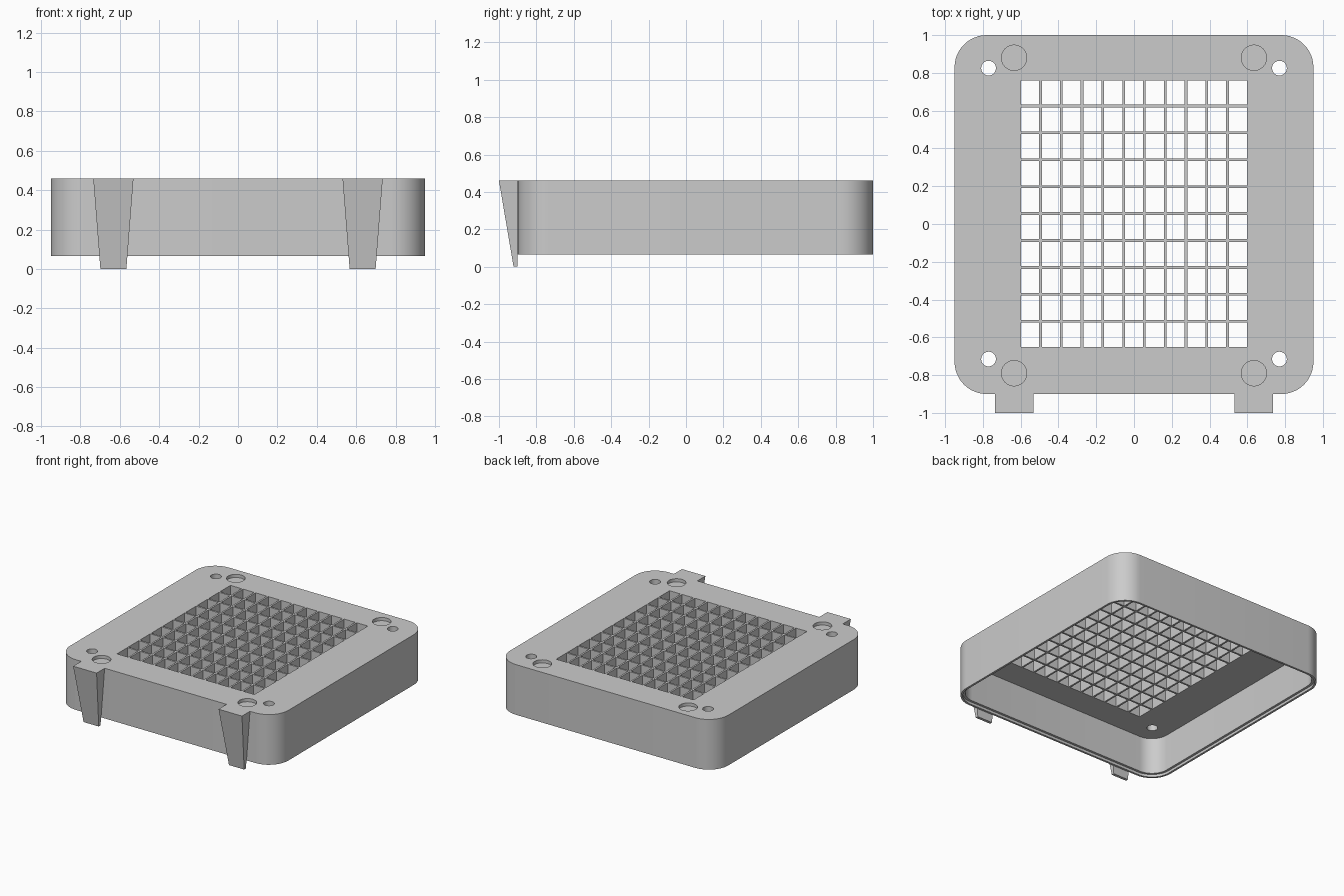
import bpy
import bmesh
from math import cos, sin, pi
from mathutils import Matrix, Vector

cube = bpy.data.objects.get("Cube")
if cube:
    bpy.data.objects.remove(cube, do_unlink=True)

grey = bpy.data.materials.new("light grey")
grey.use_nodes = True
grey.diffuse_color = (0.6, 0.6, 0.6, 1)
grey.node_tree.nodes["Principled BSDF"].inputs["Base Color"].default_value = (0.6, 0.6, 0.6, 1)

TOP, BOTTOM, FLOOR = 0.46, 0.065, 0.37
HALF_X, HALF_Y, MID_Y, RADIUS = 0.95, 0.95, 0.05, 0.17


def make_object(name, bm):
    bmesh.ops.recalc_face_normals(bm, faces=bm.faces[:])
    mesh = bpy.data.meshes.new(name)
    bm.to_mesh(mesh)
    bm.free()
    mesh.materials.append(grey)
    obj = bpy.data.objects.new(name, mesh)
    bpy.context.collection.objects.link(obj)
    return obj


def rounded_loop(bm, inset, z, steps=12):
    """Ring of vertices around a rounded rectangle."""
    r = RADIUS - inset
    ring = []
    for k, (sx, sy) in enumerate([(1, 1), (-1, 1), (-1, -1), (1, -1)]):
        for i in range(steps + 1):
            a = (k + i / steps) * pi / 2
            ring.append(bm.verts.new((sx * (HALF_X - RADIUS) + r * cos(a),
                                      MID_Y + sy * (HALF_Y - RADIUS) + r * sin(a), z)))
    return ring


def add_box(bm, x, y, z0, z1, width, depth):
    matrix = (Matrix.Translation((x, y, (z0 + z1) / 2))
              @ Matrix.Diagonal(Vector((width, depth, z1 - z0, 1))))
    bmesh.ops.create_cube(bm, size=1, matrix=matrix)


def add_cylinder(bm, x, y, z0, z1, radius):
    bmesh.ops.create_cone(bm, cap_ends=True, segments=40, radius1=radius, radius2=radius,
                          depth=z1 - z0, matrix=Matrix.Translation((x, y, (z0 + z1) / 2)))


# Hollow cover: outer wall, stepped bottom rim, inner wall and underside of the plate
bm = bmesh.new()
profile = [(0, TOP), (0, BOTTOM), (0.016, BOTTOM), (0.016, BOTTOM + 0.02),
           (0.034, BOTTOM + 0.02), (0.034, FLOOR)]
rings = [rounded_loop(bm, inset, z) for inset, z in profile]
for a, b in zip(rings, rings[1:]):
    for i in range(len(a)):
        j = (i + 1) % len(a)
        bm.faces.new((a[i], a[j], b[j], b[i]))
bm.faces.new(rings[0])
bm.faces.new(rings[-1])
cover = make_object("cover", bm)

# Cutter: grille cells, screw holes and shallow round recesses
bm = bmesh.new()
for i in range(11):
    for j in range(10):
        add_box(bm, (i - 5) * 0.11, 0.055 + (j - 4.5) * 0.1425,
                FLOOR - 0.1, TOP + 0.1, 0.096, 0.128)
for side in (-1, 1):
    for end in (-1, 1):
        add_cylinder(bm, side * 0.77, 0.055 + end * 0.77, FLOOR - 0.1, TOP + 0.1, 0.039)
        add_cylinder(bm, side * 0.635, 0.045 + end * 0.835, TOP - 0.025, TOP + 0.1, 0.067)
cutter = make_object("cutter", bm)
cutter.hide_render = True

cut = cover.modifiers.new("openings", "BOOLEAN")
cut.operation = "DIFFERENCE"
cut.solver = "EXACT"
cut.object = cutter
bpy.context.view_layer.update()
evaluated = cover.evaluated_get(bpy.context.evaluated_depsgraph_get())
cover_mesh = bpy.data.meshes.new_from_object(evaluated)
cover.modifiers.clear()
cover.data = cover_mesh
bpy.data.objects.remove(cutter, do_unlink=True)

# Tapered clips on the front wall
for name, side in (("left_clip", 1), ("right_clip", -1)):
    bm = bmesh.new()
    ends = []
    for z, half, front in ((TOP, 0.102, -1.0), (0, 0.066, -0.922)):
        ends.append([bm.verts.new((side * 0.633 + sx * half, y, z))
                     for sx, y in ((-1, front), (1, front), (1, -0.9), (-1, -0.9))])
    for i in range(4):
        j = (i + 1) % 4
        bm.faces.new((ends[0][i], ends[0][j], ends[1][j], ends[1][i]))
    for ring in ends:
        bm.faces.new(ring)
    make_object(name, bm)

# Smooth the rounded corners while keeping edges sharp
bpy.ops.object.select_all(action="DESELECT")
cover.select_set(True)
bpy.context.view_layer.objects.active = cover
bpy.ops.object.shade_smooth_by_angle(angle=pi / 6)
